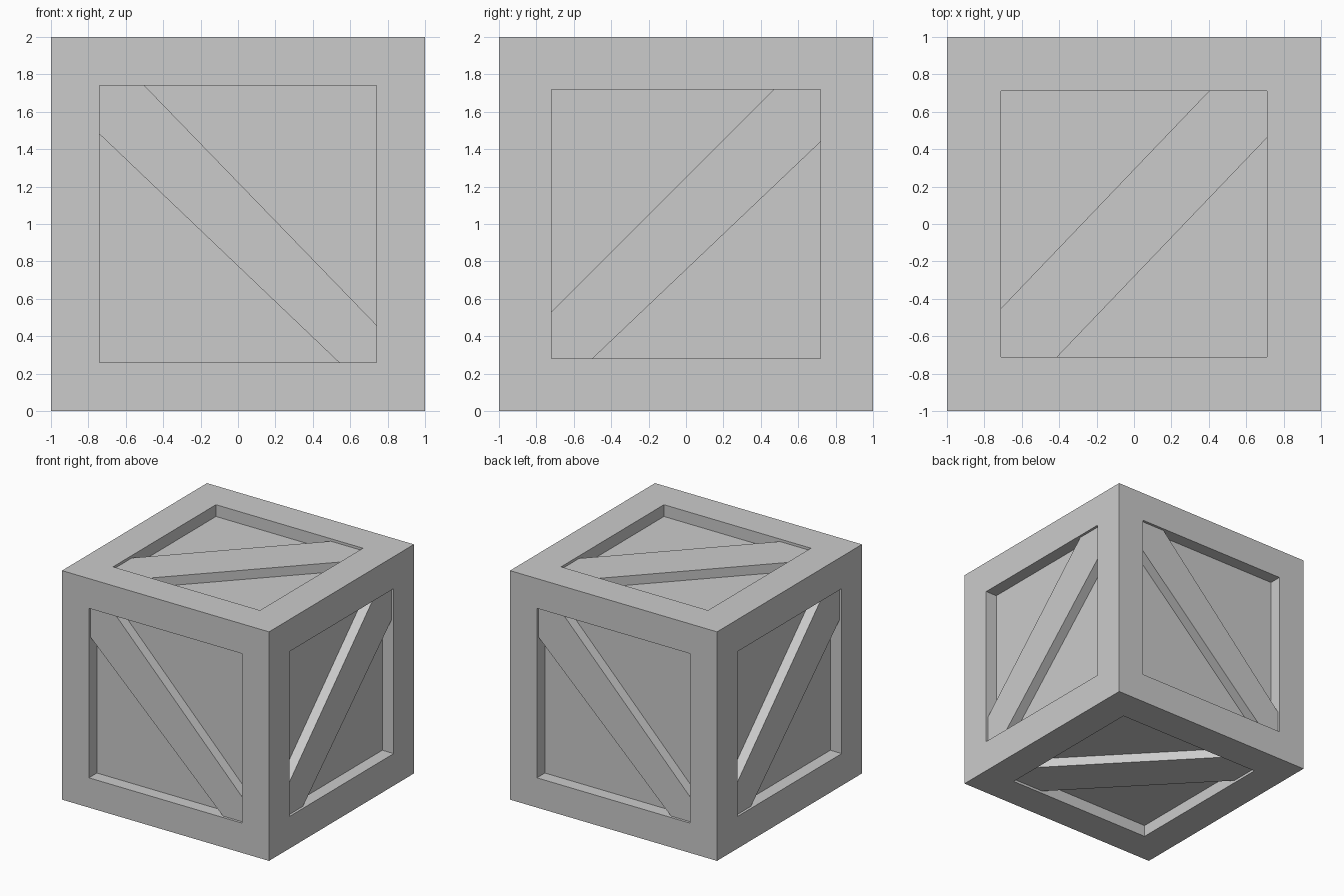
import bpy, bmesh
from math import pi
from mathutils import Matrix, Vector

if "Cube" in bpy.data.objects:
    bpy.data.objects.remove(bpy.data.objects["Cube"])

DEPTH = 0.11      # panel recess
BRACE_GAP = 0.022 # brace sits just below the frame
CENTRE = Matrix.Translation((0, 0, 1))
X, Y, Z = Vector((1, 0, 0)), Vector((0, 1, 0)), Vector((0, 0, 1))
BORDER = {0: 0.28, 1: 0.26, 2: 0.29}   # frame width by face axis
RECESS = {0: DEPTH, 1: DEPTH, 2: 0.103}


def finish(name, bm):
    bmesh.ops.recalc_face_normals(bm, faces=bm.faces)
    me = bpy.data.meshes.new(name)
    bm.to_mesh(me)
    bm.free()
    ob = bpy.data.objects.new(name, me)
    bpy.context.collection.objects.link(ob)
    return ob


def basis(u, v, n):
    return Matrix((u, v, n)).transposed().to_4x4()


# Crate body: cube with a square recess in each side
bm = bmesh.new()
bmesh.ops.create_cube(bm, size=2)
bm.normal_update()
for f in list(bm.faces):
    n = f.normal.copy()
    axis = max(range(3), key=lambda i: abs(n[i]))
    bmesh.ops.inset_individual(bm, faces=[f], thickness=BORDER[axis], use_even_offset=True)
    # extra loop so the recess has straight walls
    bmesh.ops.inset_individual(bm, faces=[f], thickness=0.0)
    bmesh.ops.translate(bm, verts=f.verts, vec=-n * RECESS[axis])
bm.transform(CENTRE)
finish("crate_body", bm)


# Diagonal braces: clipped planks running corner to corner
def brace(name, outline, matrix):
    bm = bmesh.new()
    face = bm.faces.new([bm.verts.new((u, v, 1 - DEPTH)) for u, v in outline])
    ext = bmesh.ops.extrude_face_region(bm, geom=[face], use_keep_orig=True)
    top = [g for g in ext["geom"] if isinstance(g, bmesh.types.BMVert)]
    bmesh.ops.translate(bm, verts=top, vec=(0, 0, DEPTH - BRACE_GAP))
    bm.transform(CENTRE @ matrix)
    finish(name, bm)


front = [(-.74, .74), (-.74, .48), (.54, -.74), (.74, -.74), (.74, -.54), (-.50, .74)]
side = [(-.72, -.72), (-.50, -.72), (.72, .44), (.72, .72), (.47, .72), (-.72, -.47)]
top = [(-.71, -.71), (-.41, -.71), (.71, .46), (.71, .71), (.40, .71), (-.71, -.45)]

for names, outline, m, flip in (
        (("front", "back"), front, basis(X, Z, -Y), "Z"),
        (("right", "left"), side, basis(Y, Z, X), "Z"),
        (("top", "bottom"), top, basis(X, Y, Z), "X")):
    brace(names[0] + "_brace", outline, m)
    brace(names[1] + "_brace", outline, Matrix.Rotation(pi, 4, flip) @ m)
